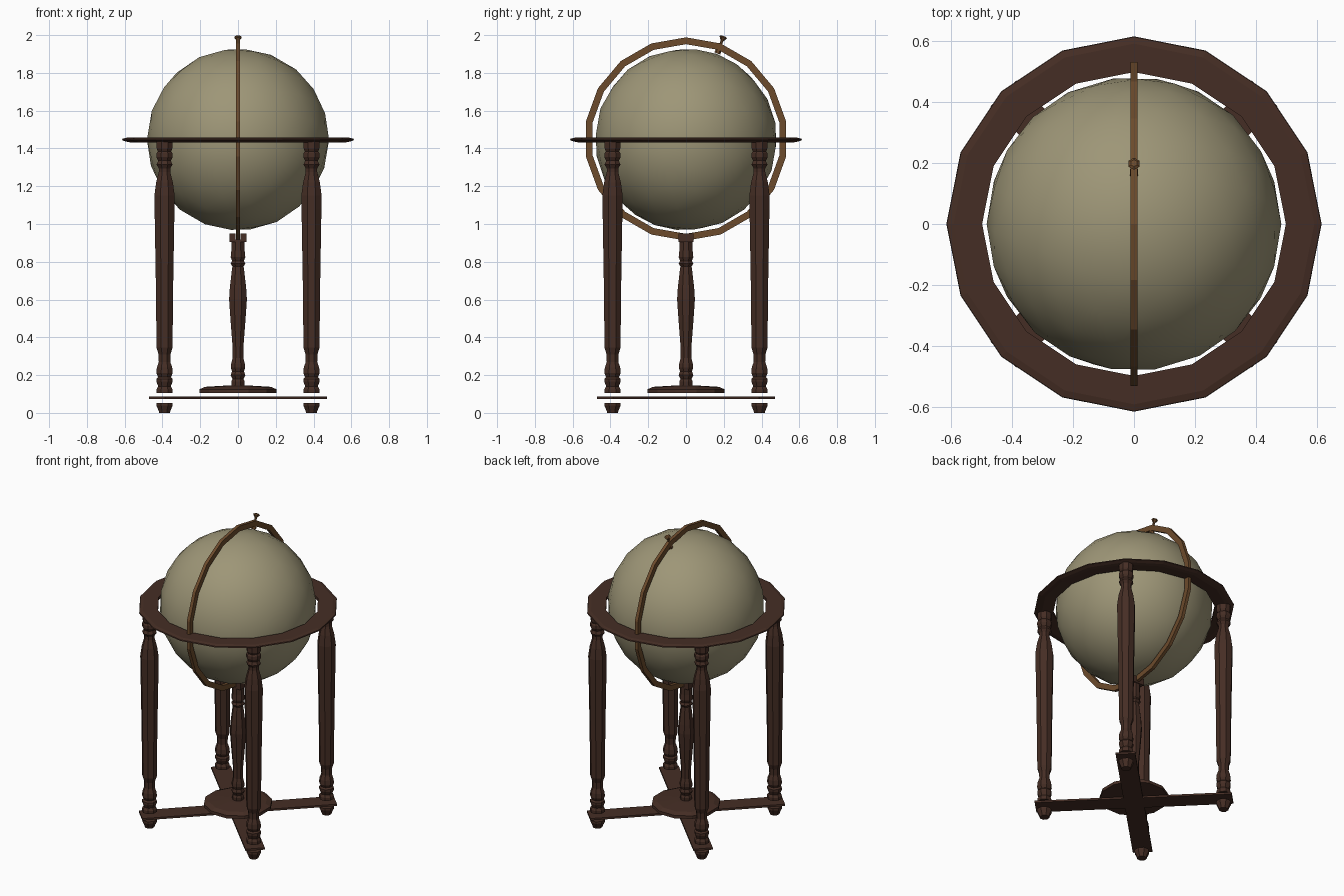
import bpy, bmesh, math
from mathutils import Matrix, Vector

if "Cube" in bpy.data.objects:
    bpy.data.objects.remove(bpy.data.objects["Cube"])


def material(name, rgb):
    m = bpy.data.materials.new(name)
    m.diffuse_color = (*rgb, 1)
    m.use_nodes = True
    m.node_tree.nodes["Principled BSDF"].inputs["Base Color"].default_value = m.diffuse_color
    return m


WOOD = material("dark_wood", (0.060, 0.027, 0.018))
BRASS = material("aged_brass", (0.150, 0.070, 0.025))
BALL = material("parchment", (0.340, 0.305, 0.185))


def finish(bm, name, mat, matrix=Matrix()):
    bmesh.ops.recalc_face_normals(bm, faces=bm.faces)
    bm.transform(matrix)
    me = bpy.data.meshes.new(name)
    bm.to_mesh(me)
    bm.free()
    me.materials.append(mat)
    ob = bpy.data.objects.new(name, me)
    bpy.context.collection.objects.link(ob)
    return ob


def lathe(name, profile, sides, mat, matrix=Matrix(), closed=False, turn=0.5):
    """Spin (radius, z) points about z; closed makes a hoop, open gets caps."""
    bm = bmesh.new()
    rows = []
    for r, z in profile:
        angles = [2 * math.pi * (i + turn) / sides for i in range(sides)]
        rows.append([bm.verts.new((r * math.cos(a), r * math.sin(a), z)) for a in angles])
    pairs = list(zip(rows, rows[1:]))
    if closed:
        pairs.append((rows[-1], rows[0]))
    else:
        bm.faces.new(rows[0])
        bm.faces.new(rows[-1])
    for a, b in pairs:
        for i in range(sides):
            j = (i + 1) % sides
            bm.faces.new((a[i], a[j], b[j], b[i]))
    return finish(bm, name, mat, matrix)


def box(name, size, center, mat, angle=0):
    bm = bmesh.new()
    bmesh.ops.create_cube(bm, size=1, matrix=Matrix.Diagonal((*size, 1)))
    return finish(bm, name, mat,
                  Matrix.Translation(center) @ Matrix.Rotation(angle, 4, 'Z'))


CENTER = Vector((0, 0, 1.447))
TILT = Matrix.Rotation(math.radians(-20), 4, 'X')

# Globe ball
bm = bmesh.new()
bmesh.ops.create_icosphere(bm, subdivisions=3, radius=0.482)
for f in bm.faces:
    f.smooth = True
finish(bm, "globe", BALL, Matrix.Translation(CENTER) @ TILT)

# Horizon ring, a flat hoop with a thin moulded rim
lathe("horizon_ring",
      [(0.497, 1.437), (0.57, 1.432), (0.592, 1.436), (0.614, 1.444),
       (0.612, 1.451), (0.59, 1.457), (0.497, 1.457)],
      16, WOOD, closed=True, turn=0)

# Meridian ring, upright in the side plane
lathe("meridian_ring",
      [(0.502, -0.011), (0.538, -0.011), (0.538, 0.011), (0.502, 0.011)],
      18, BRASS, Matrix.Translation((0, 0, 1.45)) @ Matrix.Rotation(math.pi / 2, 4, 'Y'),
      closed=True, turn=0)

# Pole pin with flared knob, following the tilted axis
lathe("pole_pin",
      [(0.016, 0.485), (0.016, 0.50), (0.007, 0.515), (0.007, 0.555),
       (0.021, 0.576), (0.012, 0.583)],
      6, BRASS, Matrix.Translation(CENTER) @ TILT)

# Turned legs and feet at the four corners
LEG = [(0.046, 0.105), (0.046, 0.125), (0.036, 0.14), (0.046, 0.165), (0.046, 0.18),
       (0.037, 0.19), (0.047, 0.21), (0.044, 0.24), (0.033, 0.27), (0.034, 0.31),
       (0.046, 0.345), (0.046, 0.37), (0.050, 0.70), (0.057, 1.08), (0.058, 1.15),
       (0.048, 1.22), (0.033, 1.275), (0.033, 1.295), (0.046, 1.315), (0.036, 1.335),
       (0.047, 1.355), (0.046, 1.375), (0.038, 1.385), (0.045, 1.40), (0.045, 1.437)]
FOOT = [(0.030, 0), (0.034, 0.012), (0.047, 0.04), (0.046, 0.053)]
for sx, side in ((-1, "left"), (1, "right")):
    for sy, end in ((-1, "front"), (1, "back")):
        place = Matrix.Translation((0.389 * sx, 0.389 * sy, 0))
        lathe(f"{end}_{side}_leg", LEG, 8, WOOD, place)
        lathe(f"{end}_{side}_foot", FOOT, 8, WOOD, place)

# Thin crossed stretchers
for k, name in ((1, "stretcher_a"), (-1, "stretcher_b")):
    box(name, (1.21, 0.12, 0.013), (0, 0, 0.08), WOOD, k * math.pi / 4)

# Round plinth and turned centre column
lathe("plinth", [(0.212, 0.105), (0.212, 0.125), (0.18, 0.138), (0.06, 0.145)], 12, WOOD)
lathe("centre_column",
      [(0.036, 0.14), (0.038, 0.165), (0.032, 0.18), (0.042, 0.20), (0.034, 0.22),
       (0.041, 0.24), (0.039, 0.26), (0.031, 0.29), (0.031, 0.35), (0.042, 0.48),
       (0.051, 0.60), (0.047, 0.66), (0.036, 0.75), (0.032, 0.775), (0.042, 0.79),
       (0.034, 0.805), (0.042, 0.825), (0.038, 0.86), (0.037, 0.91)],
      8, WOOD)

# Slotted cradle holding the meridian ring
box("cradle_base", (0.09, 0.08, 0.012), (0, 0, 0.911), WOOD)
for s, name in ((-1, "left_cradle_cheek"), (1, "right_cradle_cheek")):
    box(name, (0.033, 0.08, 0.034), (0.0285 * s, 0, 0.932), WOOD)
